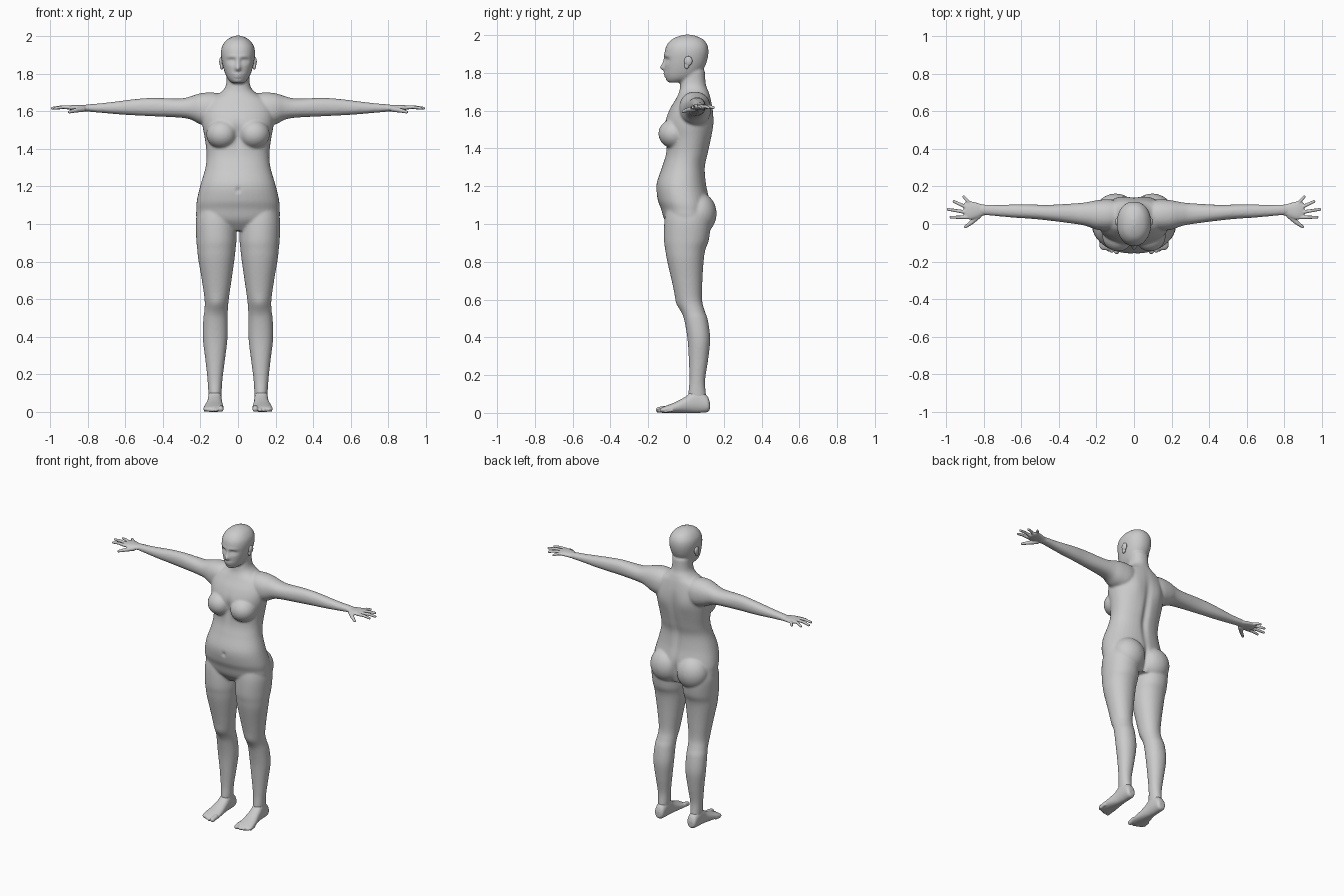
import bpy
import bmesh
import math
from mathutils import Matrix, Vector

cube = bpy.data.objects.get("Cube")
if cube:
    bpy.data.objects.remove(cube, do_unlink=True)

skin = bpy.data.materials.new("plain grey")
skin.use_nodes = True
grey = (0.6, 0.6, 0.6, 1.0)
skin.diffuse_color = grey
for node in skin.node_tree.nodes:
    if node.type == 'BSDF_PRINCIPLED':
        node.inputs["Base Color"].default_value = grey


def spline(a, b, c, d, t):
    """Catmull-Rom blend between the values b and c."""
    return b + 0.5 * t * (c - a + t * (2 * a - 5 * b + 4 * c - d + t * (3 * (b - c) + d - a)))


def loft(bm, rows, axis, side=1, segments=40, steps=5, power=2.2):
    """Rounded tube through rows of (position on axis, low a, high a, low b, high b)."""
    dense = []
    for i in range(len(rows) - 1):
        keys = [rows[max(i - 1, 0)], rows[i], rows[i + 1], rows[min(i + 2, len(rows) - 1)]]
        for s in range(steps):
            dense.append([spline(*column, s / steps) for column in zip(*keys)])
    dense.append(rows[-1])
    rings = []
    for t, a0, a1, b0, b1 in dense:
        ring = []
        for k in range(segments):
            angle = math.tau * k / segments
            c, s = math.cos(angle), math.sin(angle)
            a = (a0 + a1) / 2 + (a1 - a0) / 2 * math.copysign(abs(c) ** (2 / power), c)
            b = (b0 + b1) / 2 + (b1 - b0) / 2 * math.copysign(abs(s) ** (2 / power), s)
            x, y, z = {'X': (t, a, b), 'Y': (a, t, b), 'Z': (a, b, t)}[axis]
            ring.append(bm.verts.new((x * side, y, z)))
        rings.append(ring)
    for low, high in zip(rings, rings[1:]):
        for k in range(segments):
            n = (k + 1) % segments
            bm.faces.new((low[k], low[n], high[n], high[k]))
    bm.faces.new(rings[0][::-1])
    bm.faces.new(rings[-1])


def ball(bm, centre, radii, side=1):
    place = Matrix.Translation((centre[0] * side, centre[1], centre[2]))
    bmesh.ops.create_uvsphere(bm, u_segments=32, v_segments=20, radius=1,
                              matrix=place @ Matrix.Diagonal((*radii, 1)))


def digit(bm, points, r0, r1, side):
    """Tapered finger with round joints through the given points."""
    points = [Vector((p[0] * side, p[1], p[2])) for p in points]
    count = len(points) - 1
    radii = [r0 + (r1 - r0) * i / count for i in range(count + 1)]
    for p, r in zip(points, radii):
        ball(bm, p, (r, r, r))
    for p, q, r, s in zip(points, points[1:], radii, radii[1:]):
        turn = (q - p).to_track_quat('Z', 'Y').to_matrix().to_4x4()
        bmesh.ops.create_cone(bm, cap_ends=True, segments=16, radius1=r, radius2=s,
                              depth=(q - p).length, matrix=Matrix.Translation((p + q) / 2) @ turn)


def finish(bm, name, voxel, passes):
    """Fuse the overlapping forms into one smooth skin."""
    bmesh.ops.recalc_face_normals(bm, faces=bm.faces)
    mesh = bpy.data.meshes.new(name)
    bm.to_mesh(mesh)
    bm.free()
    obj = bpy.data.objects.new(name, mesh)
    bpy.context.collection.objects.link(obj)
    remesh = obj.modifiers.new("fuse", 'REMESH')
    remesh.mode = 'VOXEL'
    remesh.voxel_size = voxel
    soften = obj.modifiers.new("soften", 'SMOOTH')
    soften.factor = 0.5
    soften.iterations = passes
    bpy.context.view_layer.update()
    graph = bpy.context.evaluated_depsgraph_get()
    fused = bpy.data.meshes.new_from_object(obj.evaluated_get(graph))
    obj.modifiers.clear()
    obj.data = fused
    fused.materials.clear()
    fused.materials.append(skin)
    fused.shade_smooth()
    return obj


def sculpt(obj, strokes):
    """Push the surface out or in; strokes: facing, x, z, width, height, amount."""
    moves = []
    for v in obj.data.vertices:
        move = 0
        for facing, x, z, width, height, amount in strokes:
            weight = max(0, min(1, 1.5 * v.normal.y * facing))
            if weight > 0:
                fall = ((abs(v.co.x) - x) / width) ** 2 + ((v.co.z - z) / height) ** 2
                move += facing * amount * weight * math.exp(-fall / 2)
        moves.append(move)
    for v, move in zip(obj.data.vertices, moves):
        v.co.y += move
    obj.data.update()


# Torso and neck: height, half width, front, back
torso = [(.965, .11, -.07, .10), (1.02, .212, -.113, .125), (1.08, .222, -.132, .13),
         (1.13, .218, -.150, .125), (1.21, .199, -.156, .108), (1.30, .173, -.127, .102),
         (1.37, .167, -.107, .117), (1.45, .176, -.104, .133), (1.53, .190, -.112, .142),
         (1.60, .190, -.090, .142), (1.66, .160, -.055, .132), (1.70, .092, -.036, .120),
         (1.74, .064, -.030, .105), (1.81, .060, -.020, .100)]
# Head: height, half width, front, back
head = [(1.749, .028, -.090, -.02), (1.765, .048, -.102, .03), (1.79, .064, -.110, .07),
        (1.83, .078, -.114, .098), (1.87, .087, -.114, .113), (1.91, .091, -.113, .119),
        (1.945, .085, -.103, .114), (1.975, .065, -.078, .094), (1.992, .040, -.045, .062),
        (2.002, .012, -.010, .028)]
# Arm: distance out, front, back, bottom, top
arm = [(.08, -.02, .12, 1.56, 1.69), (.14, -.035, .13, 1.52, 1.70), (.20, -.03, .126, 1.53, 1.695),
       (.25, -.012, .116, 1.555, 1.68), (.31, 0, .11, 1.566, 1.667), (.45, .018, .102, 1.573, 1.671),
       (.55, .028, .104, 1.578, 1.664), (.63, .033, .104, 1.583, 1.654),
       (.72, .041, .102, 1.591, 1.643), (.79, .047, .104, 1.597, 1.637), (.83, .05, .10, 1.60, 1.632)]
# Leg: height, inside, outside, front, back
leg = [(1.10, .03, .205, -.10, .11), (1.02, .012, .224, -.114, .13), (.92, .008, .222, -.117, .122),
       (.865, .013, .217, -.110, .103), (.81, .019, .211, -.101, .094), (.705, .034, .193, -.077, .087),
       (.60, .049, .178, -.052, .085), (.54, .054, .179, -.024, .099), (.49, .055, .185, -.009, .116),
       (.39, .056, .187, .008, .128), (.28, .069, .174, .015, .117), (.17, .083, .162, .018, .101),
       (.09, .088, .157, .013, .106), (.04, .095, .152, .03, .10)]

bm = bmesh.new()
for rows in (torso, head):
    loft(bm, [(z, -w, w, front, back) for z, w, front, back in rows], 'Z')
for side in (1, -1):
    loft(bm, arm, 'X', side)
    loft(bm, leg, 'Z', side, power=2.1)
    ball(bm, (.085, -.062, 1.478), (.084, .084, .078), side)     # breast
    ball(bm, (.098, .066, 1.055), (.108, .096, .112), side)      # buttock
body = finish(bm, "body", 0.007, 6)
front, back = -1, 1
sculpt(body, [
    (front, 0, 1.828, .010, .011, .022),      # nose tip
    (front, 0, 1.855, .008, .018, .010),      # nose bridge
    (front, .034, 1.868, .015, .010, -.013),  # eye socket
    (front, .034, 1.865, .009, .006, .006),   # eyelid
    (front, .030, 1.890, .022, .007, .004),   # brow
    (front, 0, 1.797, .018, .005, .008),      # upper lip
    (front, 0, 1.783, .015, .005, .007),      # lower lip
    (front, 0, 1.760, .020, .010, .005),      # chin
    (front, 0, 1.47, .015, .05, -.010),       # breastbone
    (front, 0, 1.18, .008, .010, -.008),      # navel
    (front, .115, .57, .028, .030, .008),     # kneecap
    (back, 0, 1.36, .016, .13, -.014),        # spine
    (back, .09, 1.53, .040, .050, .010),      # shoulder blade
    (back, 0, 1.03, .012, .060, -.020),       # cleft
])

# Palm: distance out, front, back, bottom, top
palm = [(.78, .049, .101, 1.599, 1.633), (.81, .043, .105, 1.600, 1.632),
        (.84, .030, .114, 1.603, 1.634), (.87, .024, .120, 1.605, 1.634),
        (.895, .030, .116, 1.608, 1.630), (.905, .045, .105, 1.613, 1.625)]
# Fingers: knuckle x, y, then tip x, y
fingers = [(.885, .036, .974, .036), (.89, .062, .989, .078),
           (.885, .086, .958, .120), (.87, .106, .906, .145)]
# Foot: depth, inside, outside, bottom, top
foot = [(.126, .105, .143, .018, .055), (.112, .091, .155, .004, .09), (.065, .087, .159, 0, .125),
        (.03, .086, .161, 0, .115), (0, .084, .165, 0, .088), (-.05, .079, .176, 0, .060),
        (-.10, .076, .184, 0, .040), (-.125, .080, .182, 0, .030), (-.138, .092, .168, .005, .022)]

for side, label in ((1, "left"), (-1, "right")):
    bm = bmesh.new()
    loft(bm, palm, 'X', side)
    for x0, y0, x1, y1 in fingers:
        digit(bm, [(x0, y0, 1.619), ((x0 + x1) / 2, (y0 + y1) / 2, 1.622), (x1, y1, 1.616)],
              .0105, .0075, side)
    digit(bm, [(.825, .045, 1.611), (.865, .008, 1.604), (.897, -.015, 1.596)], .015, .008, side)
    finish(bm, label + "_hand", 0.0035, 2)

    bm = bmesh.new()
    loft(bm, foot, 'Y', side)
    for i in range(5):                        # toes, from the big one outwards
        size = .016 if i == 0 else .0115 - .0006 * i
        x = .092 + (.008 if i else 0) + .0185 * i
        reach = -.145 + .0022 * i * i
        digit(bm, [(x, reach + .035, size + .006), (x, reach, size)], size, size * .95, side)
    finish(bm, label + "_foot", 0.004, 2)

    bm = bmesh.new()
    ball(bm, (.089, .012, 1.863), (.011, .022, .026), side)
    ball(bm, (.086, .004, 1.838), (.009, .013, .018), side)
    finish(bm, label + "_ear", 0.003, 2)
